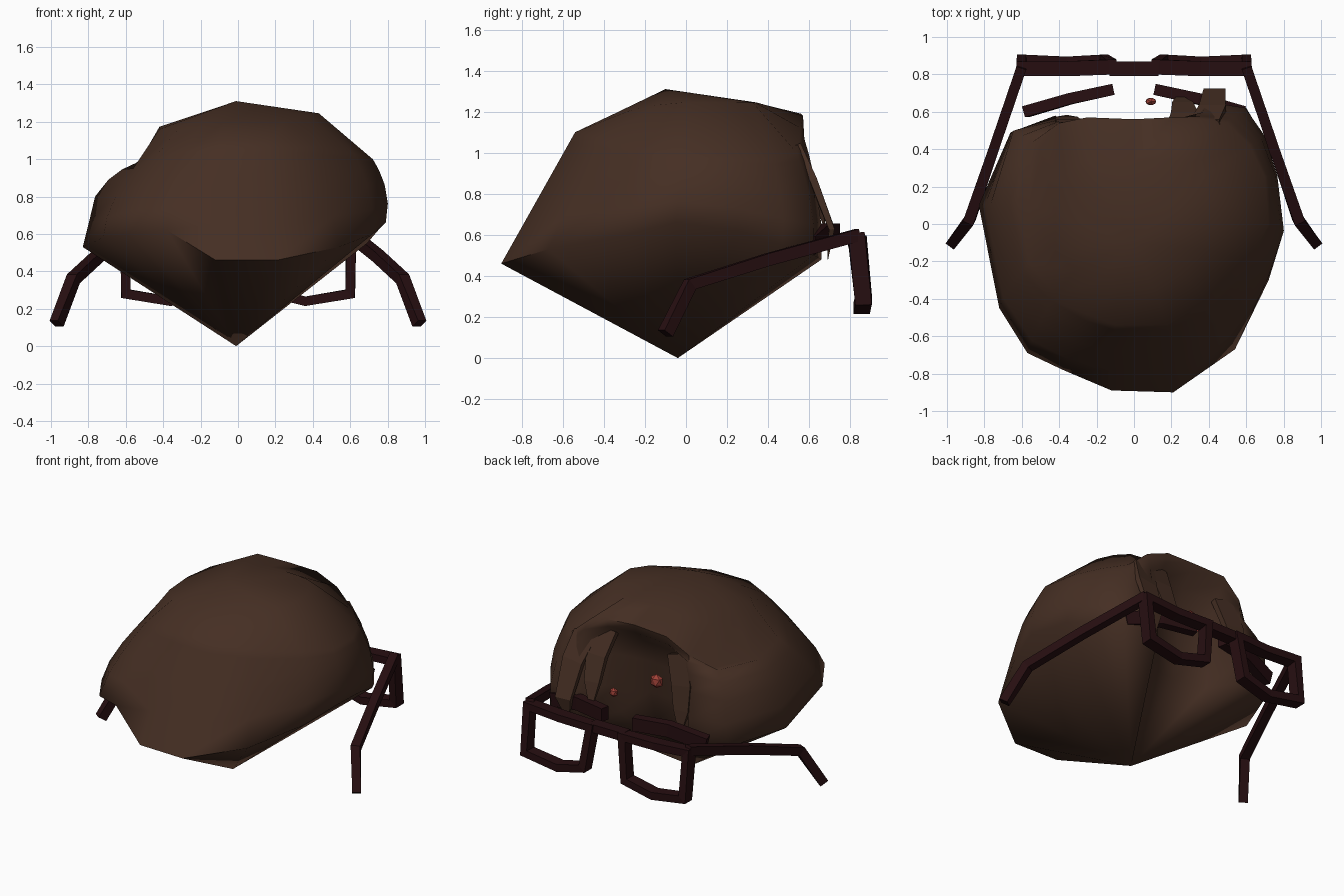
import bpy, bmesh
from mathutils import Vector

cube = bpy.data.objects.get("Cube")
if cube:
    bpy.data.objects.remove(cube, do_unlink=True)


def material(name, colour):
    mat = bpy.data.materials.new(name)
    mat.use_nodes = True
    mat.diffuse_color = (*colour, 1)
    shader = next(n for n in mat.node_tree.nodes if n.type == 'BSDF_PRINCIPLED')
    shader.inputs["Base Color"].default_value = (*colour, 1)
    shader.inputs["Roughness"].default_value = 0.8
    return mat


BROWN = material("hair brown", (0.06, 0.028, 0.017))
MAROON = material("dark maroon", (0.02, 0.0045, 0.0055))
RED = material("eye red", (0.36, 0.055, 0.04))


def finish(name, bm, mat, smooth_angle=None):
    bmesh.ops.recalc_face_normals(bm, faces=bm.faces)
    mesh = bpy.data.meshes.new(name)
    bm.to_mesh(mesh)
    bm.free()
    mesh.materials.append(mat)
    obj = bpy.data.objects.new(name, mesh)
    bpy.context.collection.objects.link(obj)
    if smooth_angle:
        bpy.ops.object.select_all(action='DESELECT')
        obj.select_set(True)
        bpy.context.view_layer.objects.active = obj
        bpy.ops.object.shade_smooth_by_angle(angle=smooth_angle)
    return obj


def bar(name, points, width, depth, hint, mat, closed=False, taper=None):
    """Sweep a rectangle along a path; depth runs along the hint direction."""
    bm = bmesh.new()
    pts = [Vector(p) for p in points]
    hint = Vector(hint)
    n = len(pts)
    rings = []
    for i, p in enumerate(pts):
        before = pts[i - 1] if i or closed else p
        after = pts[(i + 1) % n] if i < n - 1 or closed else p
        a, b = (p - before).normalized(), (after - p).normalized()
        direction = (a + b).normalized()
        side = direction.cross(hint).normalized()
        up = side.cross(direction).normalized()
        mitre = 1 / max(0.6, direction.dot(b if b.length else a))
        size = taper[i] if taper else 1
        u, v = side * width / 2 * size * mitre, up * depth / 2 * size
        rings.append([bm.verts.new(p + q) for q in (u + v, v - u, -u - v, u - v)])
    for i in range(n if closed else n - 1):
        r, s = rings[i], rings[(i + 1) % n]
        for k in range(4):
            bm.faces.new((r[k], r[(k + 1) % 4], s[(k + 1) % 4], s[k]))
    if not closed:
        bm.faces.new(rings[0])
        bm.faces.new(rings[-1])
    return finish(name, bm, mat)


# Hair: lower rim and shoulder outlines, counter-clockwise from the front
rim = [(-.12, -.89, .46), (.21, -.9, .46), (.54, -.67, .53), (.72, -.3, .6),
       (.79, -.05, .66), (.75, .25, .62), (.69, .47, .55), (.6, .62, .5),
       (.36, .66, .48), (.24, .38, .46), (-.02, .35, .46), (-.26, .38, .46),
       (-.42, .58, .48), (-.66, .49, .5), (-.83, .1, .53), (-.72, -.45, .58),
       (-.57, -.69, .6), (-.38, -.78, .62)]
shoulder = [(-.1, -.54, 1.1), (.18, -.54, 1.1), (.42, -.42, 1.07), (.62, -.2, 1.03),
            (.72, 0, 1), (.7, .25, .98), (.62, .42, .98), (.5, .54, 1),
            (.36, .56, 1.12), (.2, .57, 1.18), (0, .56, 1.19), (-.25, .57, 1.18),
            (-.4, .54, 1.08), (-.5, .4, .97), (-.56, .1, .93), (-.56, -.21, .95),
            (-.42, -.38, 1.04), (-.26, -.48, 1.08)]
FACE_COLUMNS = (9, 10, 11)      # sunken opening for the face
LOBE_COLUMNS = (13, 14)         # side bulge with a dent above it

bm = bmesh.new()
levels = [[Vector(p) for p in rim]]
for t, recess in ((.3, .01), (.6, .05), (.8, .06), (.92, 0)):
    level = []
    for i, (lo, hi) in enumerate(zip(rim, shoulder)):
        p = Vector(lo).lerp(Vector(hi), t)
        if i in FACE_COLUMNS:
            p.y -= recess
        elif i in LOBE_COLUMNS:
            p.xy *= 1 + t * t * (1 - t)
            p.z += .05 * t
        elif 3 <= i <= 8 or i > 14:
            p.xy *= 1 + .2 * t * (1 - t)
        level.append(p)
    levels.append(level)
levels.append([Vector(p) for p in shoulder])
levels.append([Vector((x * (.6 if x > 0 else .75), y * .62 - .01,
                       1.245 - .12 * max(0, -y - .1) - .2 * max(0, -x - .2)))
               for x, y, z in shoulder])

rows = [[bm.verts.new(p) for p in level] for level in levels]
n = len(rim)
for low, high in zip(rows, rows[1:]):
    for i in range(n):
        j = (i + 1) % n
        bm.faces.new((low[i], low[j], high[j], high[i]))
crown = bm.verts.new((-.01, -.1, 1.31))
point = bm.verts.new((-.01, -.04, 0))
for i in range(n):
    j = (i + 1) % n
    bm.faces.new((rows[-1][i], rows[-1][j], crown))
    bm.faces.new((rows[0][j], rows[0][i], point))
finish("hair_and_head", bm, BROWN, 1.4)

# Loose locks framing the face
locks = {
    "left_outer_lock": [(.38, .54, 1.02), (.42, .62, .86), (.43, .71, .63), (.41, .69, .48)],
    "left_inner_lock": [(.25, .5, 1.08), (.27, .58, .92), (.26, .64, .76), (.24, .69, .6)],
    "right_lock": [(-.3, .5, 1.05), (-.35, .54, .86), (-.36, .56, .7), (-.36, .58, .55)],
}
for name, path in locks.items():
    bar(name, path, .16, .04, (0, 1, 0), BROWN, taper=(1, .9, .7, .1))

# Eyes
for name, place, size in (("right_eye", (-.12, .49, .81), .048),
                          ("left_eye", (.09, .655, .74), .032)):
    bm = bmesh.new()
    bmesh.ops.create_icosphere(bm, subdivisions=1, radius=size)
    bmesh.ops.scale(bm, verts=bm.verts, vec=(1, .7, 1))
    bmesh.ops.translate(bm, verts=bm.verts, vec=place)
    finish(name, bm, RED)

# Brows and spectacles, mirrored left and right
for side, s in (("left", 1), ("right", -1)):
    def flip(path):
        return [(s * x, y, z) for x, y, z in path]

    bar(side + "_brow", flip([(.11, .72, .61), (.34, .67, .61), (.58, .6, .55)]),
        .09, .06, (0, 1, 0), MAROON)
    bar(side + "_lens_frame",
        flip([(.12, .84, .57), (.16, .865, .29), (.36, .855, .24), (.6, .865, .28),
              (.605, .83, .585), (.36, .83, .57)]),
        .05, .08, (0, 1, 0), MAROON, closed=True)
    bar(side + "_temple",
        flip([(.6, .84, .6), (.75, .4, .48), (.88, .02, .36), (.97, -.1, .12)]),
        .055, .06, (0, 0, 1), MAROON)
bar("bridge", [(-.13, .83, .57), (.13, .83, .57)], .055, .08, (0, 1, 0), MAROON)
